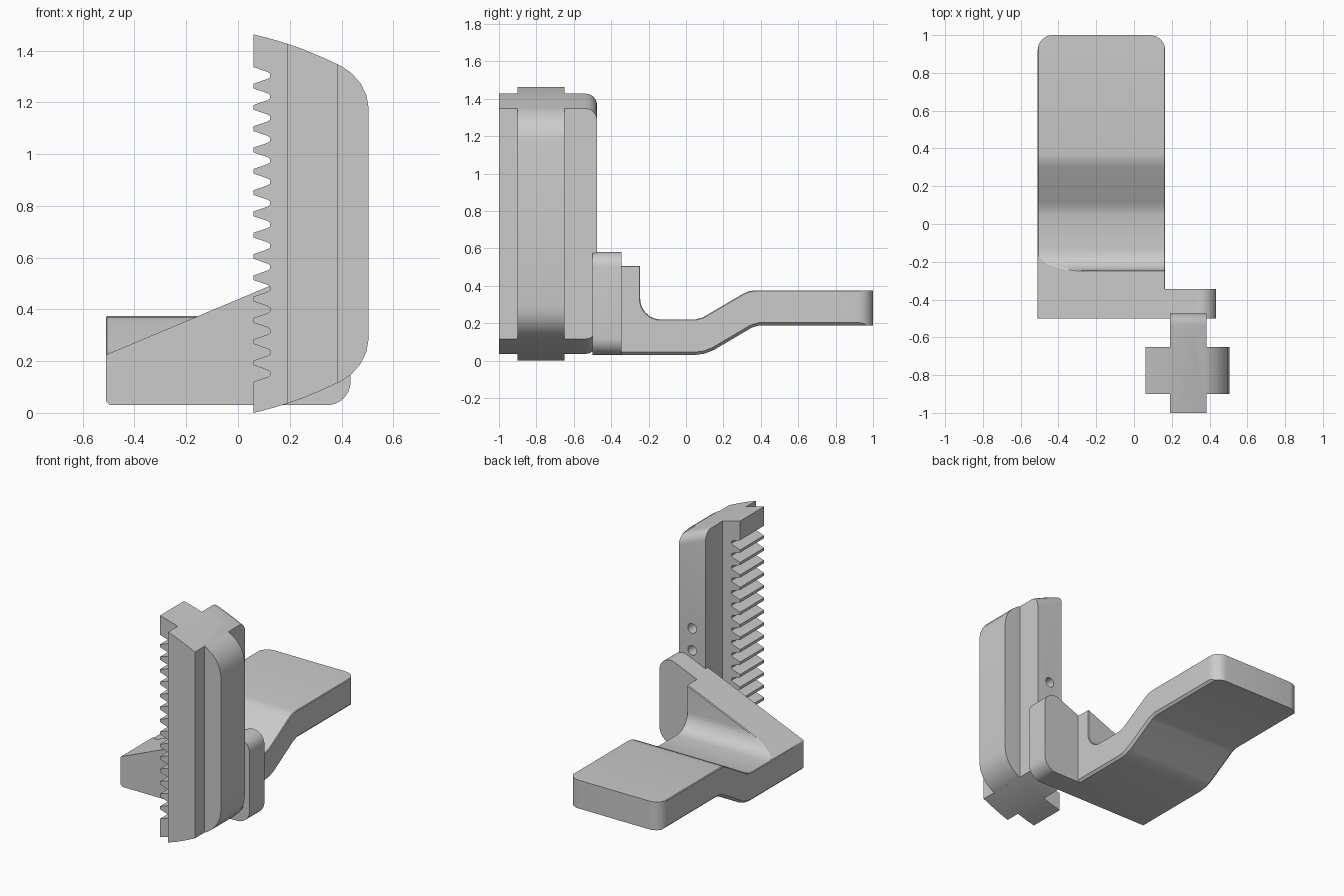
import bpy, bmesh
from math import sin, cos, radians, atan, hypot
from mathutils import Vector

if "Cube" in bpy.data.objects:
    bpy.data.objects.remove(bpy.data.objects["Cube"])


def prism(name, pts, axis, a, b):
    """Extrude a closed 2D profile along one axis from a to b."""
    place = {'x': lambda p, t: (t, p[0], p[1]),
             'y': lambda p, t: (p[0], t, p[1]),
             'z': lambda p, t: (p[0], p[1], t)}[axis]
    bm = bmesh.new()
    lo = [bm.verts.new(place(p, a)) for p in pts]
    hi = [bm.verts.new(place(p, b)) for p in pts]
    bm.faces.new(lo)
    bm.faces.new(hi)
    n = len(pts)
    for i in range(n):
        j = (i + 1) % n
        bm.faces.new((lo[i], lo[j], hi[j], hi[i]))
    bmesh.ops.recalc_face_normals(bm, faces=bm.faces)
    me = bpy.data.meshes.new(name)
    bm.to_mesh(me)
    bm.free()
    ob = bpy.data.objects.new(name, me)
    bpy.context.collection.objects.link(ob)
    return ob


def arc(cx, cy, r, a0, a1, n=8):
    return [(cx + r * cos(radians(a0 + (a1 - a0) * i / n)),
             cy + r * sin(radians(a0 + (a1 - a0) * i / n))) for i in range(n + 1)]


def boolean(ob, other, op):
    """Apply a boolean and remove the second object."""
    m = ob.modifiers.new("bool", 'BOOLEAN')
    m.operation, m.object, m.solver = op, other, 'EXACT'
    bpy.context.view_layer.objects.active = ob
    bpy.ops.object.modifier_apply(modifier=m.name)
    bpy.data.objects.remove(other)


def bevel(ob, pick, width, segments=1):
    bm = bmesh.new()
    bm.from_mesh(ob.data)
    bmesh.ops.dissolve_limit(bm, angle_limit=radians(0.5), verts=bm.verts, edges=bm.edges)
    edges = []
    for e in bm.edges:
        if len(e.link_faces) == 2 and e.is_convex:
            mid = (e.verts[0].co + e.verts[1].co) / 2
            if pick(e, mid, [f.normal for f in e.link_faces]):
                edges.append(e)
    bmesh.ops.bevel(bm, geom=edges, offset=width, offset_type='OFFSET',
                    segments=segments, profile=0.5, affect='EDGES', clamp_overlap=True)
    bm.to_mesh(ob.data)
    bm.free()


# Toothed flange of the rack
H = 1.463
cap = [(0.06, 1.463), (0.13, 1.445), (0.19, 1.427), (0.25, 1.406), (0.32, 1.377),
       (0.40, 1.34), (0.44, 1.312), (0.475, 1.272), (0.497, 1.225), (0.505, 1.175)]
outer = cap + [(x, H - z) for x, z in reversed(cap)]
teeth = []
for i in range(15):
    z = 0.152 + i * 0.0823
    teeth += [(0.06, z - 0.032), (0.113, z - 0.014), (0.124, z - 0.007),
              (0.124, z + 0.007), (0.113, z + 0.014), (0.06, z + 0.032)]
rack = prism("toothed_rack", outer + teeth, 'y', -0.90, -0.65)

# Guide bar crossing the flange, rounded at its back end
top = [(0.19, 1.427), (0.25, 1.406), (0.32, 1.377), (0.385, 1.347)]
bar = prism("guide_bar", top + [(x, H - z) for x, z in reversed(top)], 'y', -1.0, -0.475)
bevel(bar, lambda e, m, n: m.y > -0.48 and any(abs(k.z) > 0.5 for k in n), 0.06, 5)
boolean(rack, bar, 'UNION')

# Two screw holes in the back of the bar
for z in (0.76, 0.615):
    hole = prism("hole_cutter", arc(0.2875, z, 0.032, 0, 345, 23), 'y', -0.60, -0.40)
    boolean(rack, hole, 'DIFFERENCE')

# Foot: stepped side profile swept across x
side = ([(-0.56, 0.03), (0.05, 0.03), (0.10, 0.037), (0.15, 0.057), (0.32, 0.157), (0.35, 0.175),
         (0.39, 0.188), (1.05, 0.188), (1.05, 0.375), (0.37, 0.375), (0.335, 0.37),
         (0.30, 0.354), (0.12, 0.248), (0.09, 0.231), (0.05, 0.22)]
        + arc(-0.135, 0.33, 0.11, 270, 180, 9) + [(-0.245, 0.70), (-0.56, 0.70)])
foot = prism("foot", side, 'x', -0.51, 0.165)


def slope(x):
    return 0.25 + 0.42 * (x + 0.45)


# Slanted top of the foot's front wall
wedge = prism("wedge_cutter", [(-0.7, slope(-0.7)), (0.4, slope(0.4)), (0.4, 0.9), (-0.7, 0.9)],
              'y', -0.7, -0.06)
boolean(foot, wedge, 'DIFFERENCE')


# Chamfers: wide on the upper edges, narrow underneath
def sharp(e):
    return e.calc_face_angle(0) > radians(38)


def under(n):
    return any(k.z < -0.5 for k in n)


bevel(foot, lambda e, m, n: sharp(e) and -0.55 < m.y < 1.04 and not under(n), 0.032)
bevel(foot, lambda e, m, n: sharp(e) and -0.55 < m.y < 1.04 and under(n), 0.015)

# Trim to the plan outline with rounded toe corners
plan = ([(-0.6, -0.5), (0.3, -0.5), (0.3, 0.5), (0.165, 0.5)] + arc(0.085, 0.92, 0.08, 0, 90)
        + arc(-0.43, 0.92, 0.08, 90, 180) + [(-0.51, 0.5), (-0.6, 0.5)])
boolean(foot, prism("plan_trim", plan, 'z', -0.2, 1.0), 'INTERSECT')

# Mounting plate that carries the rack, rounded at its outer end
r = 0.08
cx = 0.435 - r
cz = slope(cx) - r * hypot(1, 0.42)
tilt = 90 + atan(0.42) * 180 / 3.14159265
plate = prism("mounting_plate", [(0.10, 0.03)] + arc(0.345, 0.12, 0.09, 270, 360)
              + arc(cx, cz, r, 0, tilt) + [(0.10, slope(0.10))], 'y', -0.50, -0.345)
boolean(foot, plate, 'UNION')

# Smooth curved faces, keep hard edges
for ob in (rack, foot):
    bpy.ops.object.select_all(action='DESELECT')
    ob.select_set(True)
    bpy.context.view_layer.objects.active = ob
    bpy.ops.object.shade_smooth_by_angle(angle=radians(20))
